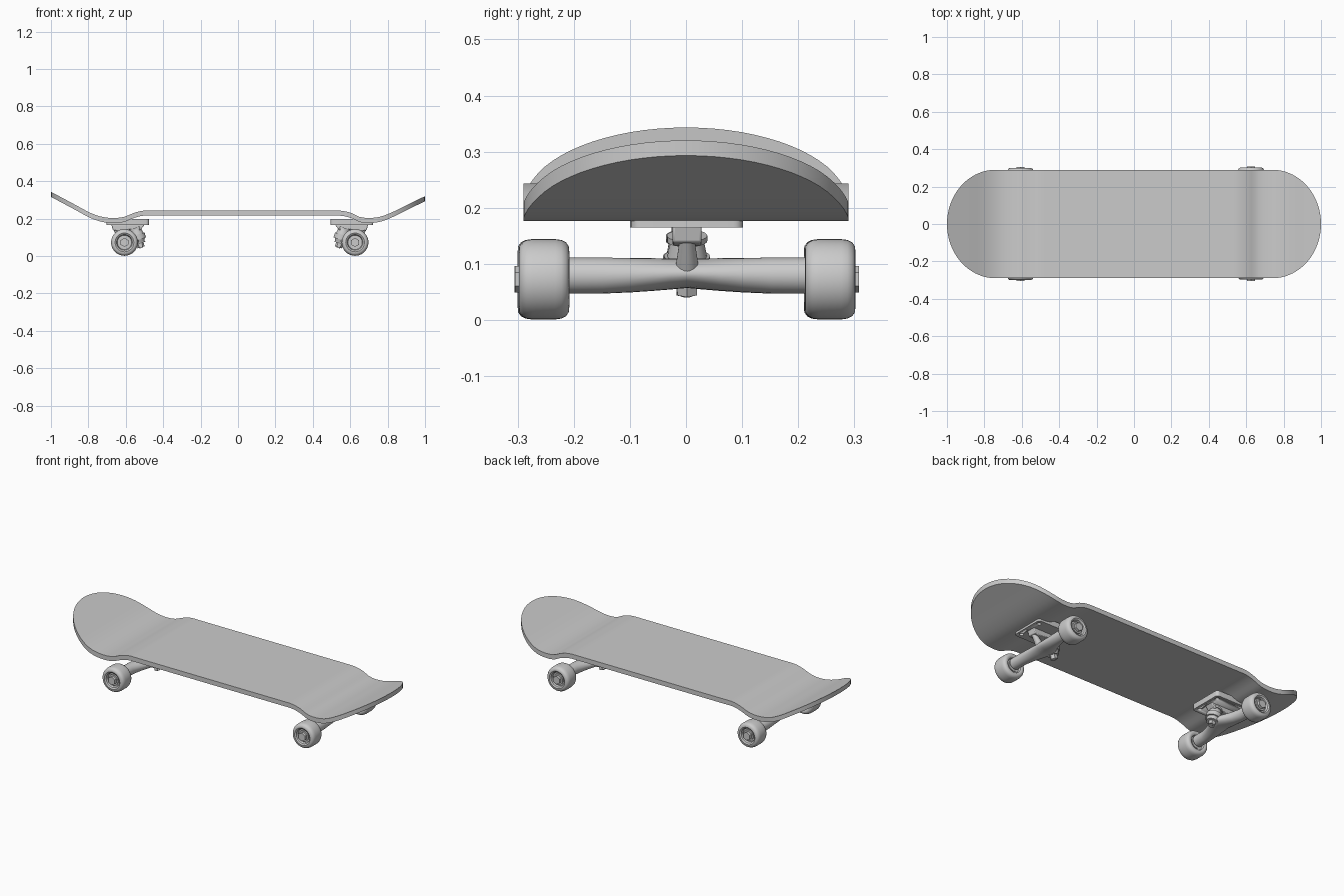
import bpy, bmesh, math
from mathutils import Vector

if "Cube" in bpy.data.objects:
    bpy.data.objects.remove(bpy.data.objects["Cube"])


def finish(name, bm, bevel=0, angle=35):
    bmesh.ops.remove_doubles(bm, verts=bm.verts, dist=1e-5)
    bmesh.ops.recalc_face_normals(bm, faces=bm.faces)
    me = bpy.data.meshes.new(name)
    bm.to_mesh(me)
    bm.free()
    ob = bpy.data.objects.new(name, me)
    bpy.context.collection.objects.link(ob)
    bpy.ops.object.select_all(action='DESELECT')
    ob.select_set(True)
    bpy.context.view_layer.objects.active = ob
    bpy.ops.object.shade_smooth_by_angle(angle=math.radians(angle))
    if bevel:
        mod = ob.modifiers.new("Bevel", 'BEVEL')
        mod.width, mod.segments = bevel, 2
    return ob


def rod(bm, a, b, r1, r2=None, sides=24):
    """Cylinder or cone from point a to point b."""
    a, b = Vector(a), Vector(b)
    m = (b - a).to_track_quat('Z', 'Y').to_matrix().to_4x4()
    m.translation = (a + b) / 2
    bmesh.ops.create_cone(bm, cap_ends=True, segments=sides, radius1=r1,
                          radius2=r1 if r2 is None else r2, depth=(b - a).length, matrix=m)


def prism(bm, pts, offset):
    f = bm.faces.new([bm.verts.new(p) for p in pts])
    ext = bmesh.ops.extrude_face_region(bm, geom=[f])
    bmesh.ops.translate(bm, vec=offset, verts=[v for v in ext['geom'] if isinstance(v, bmesh.types.BMVert)])
    bm.faces.ensure_lookup_table()
    if f.is_valid is False:
        return


# deck: kicked side profile, straight edges, rounded ends
PROFILE = [(-1, .343), (-.88, .279), (-.79, .231), (-.73, .210), (-.67, .203), (-.61, .209),
           (-.56, .229), (-.51, .242), (-.45, .243), (.50, .243), (.56, .241), (.61, .228),
           (.65, .209), (.70, .203), (.76, .210), (.82, .232), (.90, .271), (1, .320)]


def deck_z(x):
    n = len(PROFILE)
    i = max(k for k in range(n - 1) if PROFILE[k][0] <= x + 1e-9)

    def slope(k):
        a, b = PROFILE[max(k - 1, 0)], PROFILE[min(k + 1, n - 1)]
        return (b[1] - a[1]) / (b[0] - a[0])
    (x0, z0), (x1, z1) = PROFILE[i], PROFILE[i + 1]
    if z0 == z1:
        return z0
    h = x1 - x0
    t = (x - x0) / h
    return (z0 * (2*t**3 - 3*t*t + 1) + z1 * (3*t*t - 2*t**3)
            + h * (slope(i) * (t**3 - 2*t*t + t) + slope(i + 1) * (t**3 - t*t)))


def deck():
    bm = bmesh.new()
    half, end, thick = .29, .26, .027
    tip = [1 - end * (1 - math.sin(math.pi / 2 * k / 18)) for k in range(19)]
    mid = [.74 * k / 40 for k in range(40)]
    xs = sorted([-x for x in tip + mid[1:]] + mid + tip)
    rows = []
    for x in xs:
        e = max(0, (abs(x) - (1 - end)) / end)
        w = half * math.sqrt(max(0, 1 - e * e))
        ys = [-w, w] if w > 1e-4 else [0]
        rows.append([[bm.verts.new((x, y, deck_z(x) - d)) for y in ys] for d in (0, thick)])
    for (t0, b0), (t1, b1) in zip(rows, rows[1:]):
        for p, q in ((t0, t1), (b0, b1)):
            bm.faces.new(p + q[::-1])
        for k in (0, -1):
            bm.faces.new((t0[k], t1[k], b1[k], b0[k]))
    finish("deck", bm)


WHEEL = [(.016, .283), (.038, .283), (.042, .295), (.050, .300), (.059, .299), (.066, .294),
         (.070, .286), (.0715, .275), (.0715, .235), (.070, .224), (.066, .216), (.059, .211),
         (.050, .210), (.042, .214), (.038, .224), (.016, .224), (.016, .283)]


def truck(label, cx, cy, s):
    """u runs away from the board centre."""
    def P(u, y, z):
        return Vector((cx + s * u, cy + y, z))
    az = .0725

    # base plate with rounded corners and four bolt holes
    bm = bmesh.new()
    r = .018
    pts = []
    for k, (u, y) in enumerate([(.097 - r, .1 - r), (-.132 + r, .1 - r), (-.132 + r, -.1 + r), (.097 - r, -.1 + r)]):
        for j in range(6):
            a = math.pi / 2 * (k + j / 5)
            pts.append(P(u + r * math.cos(a), y + r * math.sin(a), .165))
    prism(bm, pts, (0, 0, .032))
    plate = finish(label + "_base_plate", bm)
    bm = bmesh.new()
    for u in (.072, -.107):
        for y in (-.07, .07):
            rod(bm, P(u, y, .15), P(u, y, .18), .011, sides=16)
    cutter = finish(label + "_bolt_hole_cutter", bm)
    cutter.hide_render = True
    cutter.hide_set(True)
    cutter.display_type = 'WIRE'
    mod = plate.modifiers.new("Holes", 'BOOLEAN')
    mod.operation, mod.object = 'DIFFERENCE', cutter

    # tapered block under the plate
    bm = bmesh.new()
    prism(bm, [P(u, -.026, z) for u, z in [(.07, .168), (.062, .138), (.03, .132), (-.03, .142),
                                           (-.085, .138), (-.108, .168)]], (0, .052, 0))
    finish(label + "_pivot_block", bm, .004)

    # hanger: oval sections swelling towards the kingpin
    bm = bmesh.new()
    rings = []
    for y in (-.212, -.2, -.15, -.1, -.06, -.03, 0, .03, .06, .1, .15, .2, .212):
        f = max(0, 1 - abs(y) / .15) ** 1.4
        uc, ru, rz, zc = -.030 * f, .032 + .030 * f, .032 - .006 * f, .079 + .004 * f
        rings.append([bm.verts.new(P(uc + ru * math.cos(2 * math.pi * k / 24), y,
                                     zc + rz * math.sin(2 * math.pi * k / 24))) for k in range(24)])
    for a, b in zip(rings, rings[1:]):
        for k in range(24):
            bm.faces.new((a[k - 1], a[k], b[k], b[k - 1]))
    bm.faces.new(rings[0])
    bm.faces.new(rings[-1])
    finish(label + "_hanger", bm)

    # pivot arm reaching up to the block
    bm = bmesh.new()
    rod(bm, P(.005, 0, .085), P(.048, 0, .145), .022, .013)
    finish(label + "_pivot_arm", bm)

    # kingpin stack: bushings, hanger ring, washers, nut
    top, bottom = P(-.052, 0, .165), P(-.090, 0, .043)
    bm = bmesh.new()
    for t0, t1, r1, r2, n in [(0, 1, .010, .010, 16), (.12, .2, .036, .036, 24), (.2, .45, .030, .036, 24),
                              (.42, .64, .041, .041, 24), (.64, .76, .034, .028, 24),
                              (.76, .80, .031, .031, 24), (.80, .97, .020, .020, 6)]:
        rod(bm, top.lerp(bottom, t0), top.lerp(bottom, t1), r1, r2, n)
    finish(label + "_kingpin", bm)

    # axle, wheels, bearings and nuts
    bm = bmesh.new()
    rod(bm, P(0, -.304, az), P(0, .304, az), .012)
    finish(label + "_axle", bm)
    for side, m in (("front", -1), ("back", 1)):
        bm = bmesh.new()
        vs = [bm.verts.new(P(0, m * y, az + rad)) for rad, y in WHEEL[:-1]]
        es = [bm.edges.new((vs[k - 1], vs[k])) for k in range(len(vs))]
        bmesh.ops.spin(bm, geom=vs + es, cent=P(0, 0, az), axis=(0, 1, 0),
                       angle=2 * math.pi, steps=40, use_duplicate=False)
        finish(f"{label}_{side}_wheel", bm)
        bm = bmesh.new()
        rod(bm, P(0, m * .22, az), P(0, m * .291, az), .031, sides=32)
        rod(bm, P(0, m * .285, az), P(0, m * .306, az), .024, sides=6)
        finish(f"{label}_{side}_bearing_and_nut", bm)


deck()
truck("left_truck", -.607, 0, -1)
truck("right_truck", .626, .002, 1)
